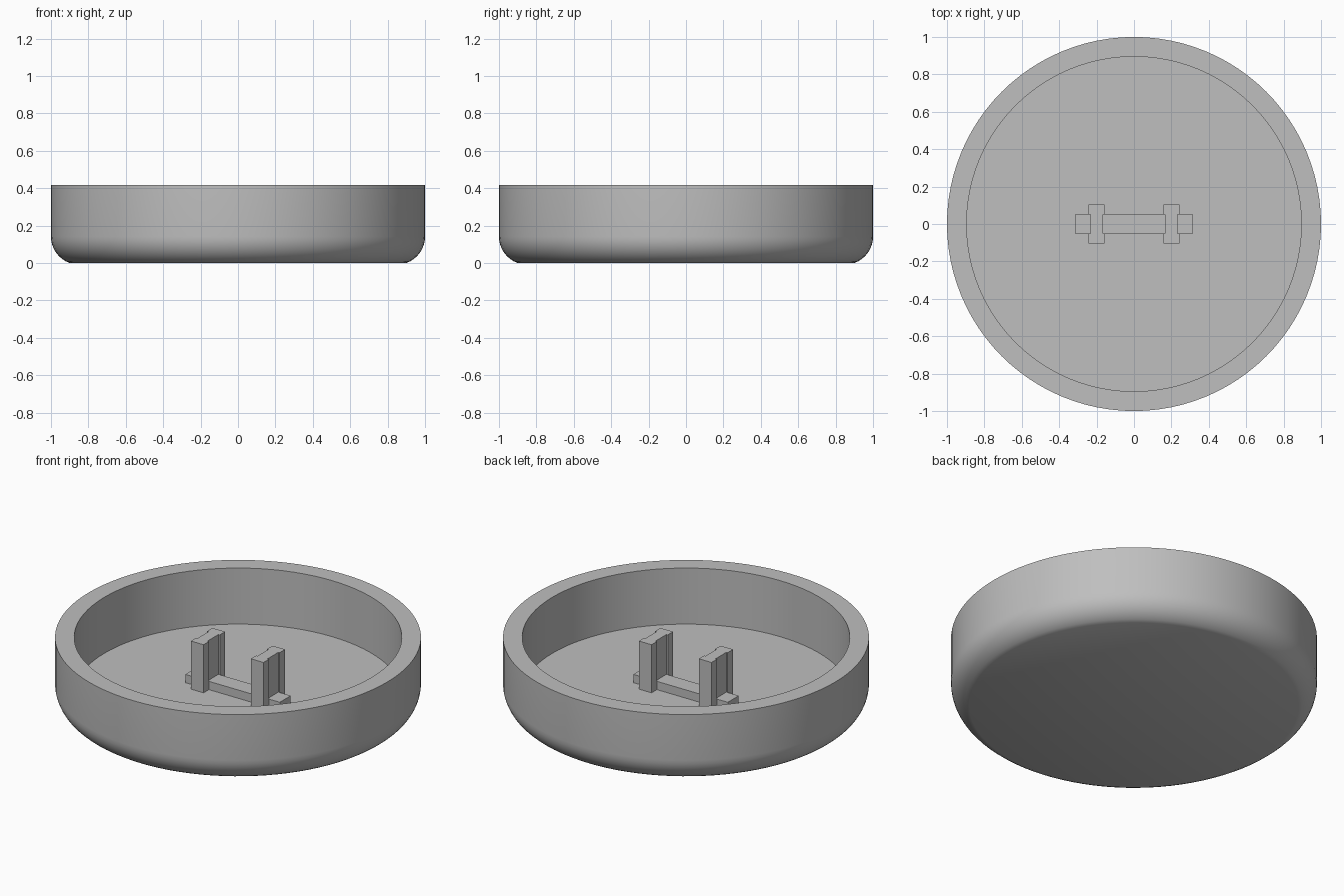
import bpy, bmesh, math

if "Cube" in bpy.data.objects:
    bpy.data.objects.remove(bpy.data.objects["Cube"])

grey = bpy.data.materials.new("plain_grey")
grey.diffuse_color = (0.52, 0.52, 0.52, 1)
grey.use_nodes = True
grey.node_tree.nodes["Principled BSDF"].inputs["Base Color"].default_value = grey.diffuse_color


def finish(name, bm):
    bmesh.ops.recalc_face_normals(bm, faces=bm.faces)
    mesh = bpy.data.meshes.new(name)
    bm.to_mesh(mesh)
    bm.free()
    mesh.materials.append(grey)
    obj = bpy.data.objects.new(name, mesh)
    bpy.context.collection.objects.link(obj)
    return obj


def lathe(name, profile, steps=96):
    bm = bmesh.new()
    verts = [bm.verts.new((r, 0, z)) for r, z in profile]
    edges = [bm.edges.new(pair) for pair in zip(verts, verts[1:])]
    bmesh.ops.spin(bm, geom=verts + edges, axis=(0, 0, 1), cent=(0, 0, 0),
                   angle=math.tau, steps=steps)
    bmesh.ops.remove_doubles(bm, verts=bm.verts, dist=1e-4)
    return finish(name, bm)


def prism(name, outline, z0, z1):
    bm = bmesh.new()
    face = bm.faces.new([bm.verts.new((x, y, z0)) for x, y in outline])
    top = bmesh.ops.extrude_face_region(bm, geom=[face])["geom"]
    bmesh.ops.translate(bm, vec=(0, 0, z1 - z0),
                        verts=[v for v in top if isinstance(v, bmesh.types.BMVert)])
    return finish(name, bm)


# Round shallow dish: rounded lower edge, flat rim, recessed floor
R, HEIGHT, FLOOR, INNER = 0.15, 0.418, 0.08, 0.895
start = math.asin(0.05 / R)
arc = []
for i in range(9):
    a = start + (math.pi / 2 - start) * i / 8
    arc.append((1 - R + R * math.sin(a), R * (math.cos(start) - math.cos(a))))
dish = lathe("dish", [(0, 0)] + arc +
             [(1, HEIGHT), (INNER, HEIGHT), (INNER, FLOOR), (0, FLOOR)])
bpy.context.view_layer.objects.active = dish
dish.select_set(True)
bpy.ops.object.shade_smooth_by_angle(angle=math.radians(30))

# Two upright posts, each with a shallow groove on both broad sides
for side, x in (("left", -0.2), ("right", 0.2)):
    w, n, h, g = 0.042, 0.033, 0.103, 0.052
    half = [(w, -h), (w, -g), (n, -g), (n, g), (w, g), (w, h)]
    outline = [(x + s * px, s * py) for s in (1, -1) for px, py in half]
    prism(side + "_post", outline, FLOOR - 0.01, 0.37)

# Low rib running between the posts and out past them
for name, a, b in (("middle_rib", -0.167, 0.167),
                   ("left_rib_end", -0.315, -0.233),
                   ("right_rib_end", 0.233, 0.315)):
    prism(name, [(a, -0.052), (b, -0.052), (b, 0.052), (a, 0.052)], FLOOR - 0.01, 0.13)
